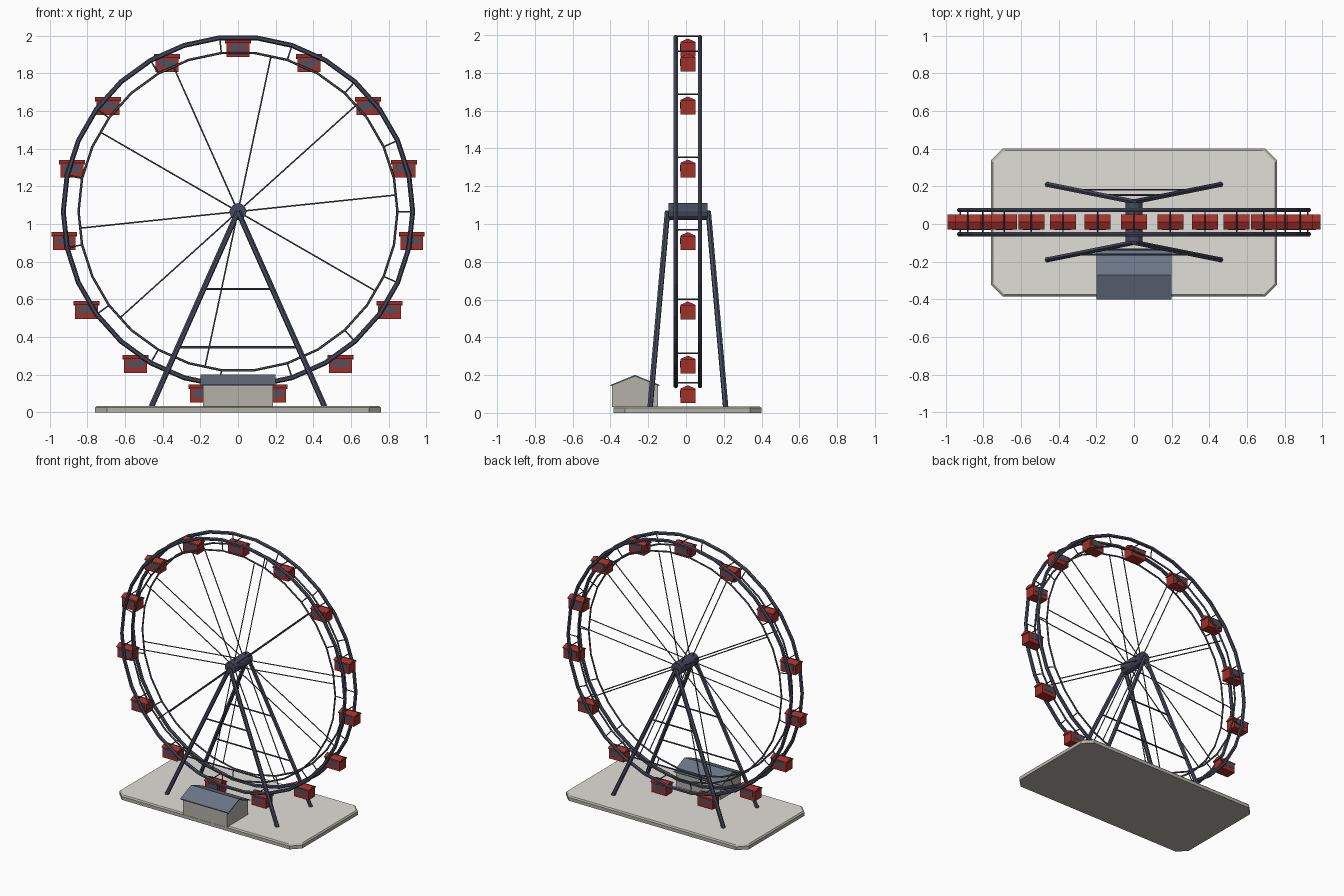
import bpy, bmesh, math
from mathutils import Vector, Matrix

if "Cube" in bpy.data.objects:
    bpy.data.objects.remove(bpy.data.objects["Cube"])

CY, HUB_Z = 0.01, 1.066          # wheel plane and axle height
RIM_Y, R_OUT, R_IN = 0.064, 0.928, 0.847


def material(name, rgb):
    m = bpy.data.materials.new(name)
    m.diffuse_color = (*rgb, 1)
    m.use_nodes = True
    m.node_tree.nodes["Principled BSDF"].inputs["Base Color"].default_value = m.diffuse_color
    return m


STEEL = material("dark steel", (0.062, 0.068, 0.11))
GREY = material("grey steel", (0.10, 0.11, 0.125))
RED = material("cabin red", (0.36, 0.030, 0.024))
GLASS = material("window slate", (0.075, 0.083, 0.12))
STONE = material("wall stone", (0.45, 0.44, 0.395))
PALE = material("pale paving", (0.75, 0.74, 0.69))
SLATE = material("roof slate", (0.145, 0.178, 0.237))


def finish(bm, name, *mats):
    bmesh.ops.recalc_face_normals(bm, faces=bm.faces)
    me = bpy.data.meshes.new(name)
    bm.to_mesh(me)
    bm.free()
    for m in mats:
        me.materials.append(m)
    ob = bpy.data.objects.new(name, me)
    bpy.context.collection.objects.link(ob)
    return ob


def rods(name, segments, radius, mat=STEEL, sides=6):
    """One object made of straight bars between point pairs."""
    bm = bmesh.new()
    for a, b in segments:
        a, b = Vector(a), Vector(b)
        d = b - a
        m = Matrix.Translation((a + b) / 2) @ d.to_track_quat('Z', 'Y').to_matrix().to_4x4()
        bmesh.ops.create_cone(bm, cap_ends=True, segments=sides, radius1=radius,
                              radius2=radius, depth=d.length, matrix=m)
    return finish(bm, name, mat)


def box(bm, lo, hi, mat=0):
    lo, hi = Vector(lo), Vector(hi)
    m = Matrix.Translation((lo + hi) / 2) @ Matrix.Diagonal((*(hi - lo), 1))
    vs = bmesh.ops.create_cube(bm, size=1, matrix=m)['verts']
    for f in {f for v in vs for f in v.link_faces}:
        f.material_index = mat


def prism_x(bm, profile, x0, x1):
    """Extrude a (y, z) profile along x."""
    f = bm.faces.new([bm.verts.new((x0, y, z)) for y, z in profile])
    r = bmesh.ops.extrude_face_region(bm, geom=[f])['geom']
    vs = [v for v in r if isinstance(v, bmesh.types.BMVert)]
    bmesh.ops.translate(bm, verts=vs, vec=(x1 - x0, 0, 0))
    if not f.is_valid or len(f.link_loops if hasattr(f, "link_loops") else f.loops) == 0:
        return


def polar(r, deg, y):
    """Point on the wheel, angle measured clockwise from the top."""
    a = math.radians(deg)
    return (r * math.sin(a), CY + y, HUB_Z + r * math.cos(a))


# Wheel rims, both sides
for side, label in ((-1, "front"), (1, "back")):
    for ring, r, tube, mat in (("outer_rim", R_OUT, 0.013, STEEL),
                               ("inner_rim", R_IN, 0.0065, GREY)):
        bpy.ops.mesh.primitive_torus_add(
            major_segments=30, minor_segments=6, major_radius=r, minor_radius=tube,
            location=(0, CY + side * RIM_Y, HUB_Z), rotation=(math.pi / 2, 0, 0))
        ob = bpy.context.object
        ob.name = f"{label}_{ring}"
        ob.data.materials.append(mat)

# Spokes, rim struts and cabin axles
rods("spokes", [(polar(0.02, 12 + 36 * k, y), polar(R_IN, 12 + 36 * k, y))
                for k in range(10) for y in (-RIM_Y, RIM_Y)], 0.004, GREY)
rods("rim_struts", [(polar(R_IN, 18 + 24 * k, y), polar(R_OUT, 18 + 24 * k, y))
                    for k in range(15) for y in (-RIM_Y, RIM_Y)], 0.004, GREY)
rods("cabin_axles", [(polar(R_OUT, 24 * k, -RIM_Y), polar(R_OUT, 24 * k, RIM_Y))
                     for k in range(15)], 0.004)

# Hub
rods("hub", [((0, CY - 0.103, HUB_Z), (0, CY + 0.103, HUB_Z))], 0.045, sides=12)

# Support legs and their cross braces
TOP = Vector((0, 0.108, HUB_Z))
FOOT = Vector((0.46, 0.2, 0.03))


def leg_point(z, sx, sy):
    p = TOP.lerp(FOOT, (HUB_Z - z) / (HUB_Z - FOOT.z))
    return (p.x * sx, CY + p.y * sy, z)


rods("support_legs", [(leg_point(HUB_Z, sx, sy), leg_point(FOOT.z, sx, sy))
                      for sx in (-1, 1) for sy in (-1, 1)], 0.015)
rods("leg_braces", [(leg_point(z, -1, sy), leg_point(z, 1, sy))
                    for z in (0.345, 0.655) for sy in (-1, 1)], 0.006)

# Cabins hanging level from their axles
bm = bmesh.new()
box(bm, (-0.061, -0.039, -0.107), (0.061, 0.039, -0.032))
prism_x(bm, [(-0.04, -0.036), (0.04, -0.036), (0.04, -0.03), (0, -0.012), (-0.04, -0.03)],
        -0.069, 0.069)
for s in (-1, 1):
    ys = sorted((s * 0.037, s * 0.041))
    box(bm, (-0.045, ys[0], -0.076), (0.045, ys[1], -0.040), 1)
cabin = finish(bm, "cabin", RED, GLASS)
for k in range(15):
    ob = cabin if k == 0 else cabin.copy()
    ob.name = f"cabin_{k + 1}"
    ob.location = polar(R_OUT, 24 * k, 0)
    if k:
        bpy.context.collection.objects.link(ob)

# Base slab with cut corners, bevelled edge and paler paving on top
bm = bmesh.new()
X, Y, C = 0.76, 0.393, 0.063
quarter = [(X, Y - C), (X - C, Y)]
outline = (quarter + [(-x, y) for x, y in quarter[::-1]]
           + [(-x, -y) for x, y in quarter] + [(x, -y) for x, y in quarter[::-1]])
rings = [[bm.verts.new((x * (1 - i / X), 0.008 + y * (1 - i / Y), z)) for x, y in outline]
         for z, i in ((0, 0), (0.025, 0), (0.034, 0.01))]
bm.faces.new(rings[0])
bm.faces.new(rings[-1]).material_index = 1
for a, b in zip(rings, rings[1:]):
    for i in range(8):
        j = (i + 1) % 8
        bm.faces.new((a[i], a[j], b[j], b[i]))
finish(bm, "base_slab", STONE, PALE)

# Ticket booth: gabled walls and a thin pitched roof
bm = bmesh.new()
YC = -0.27
prism_x(bm, [(YC - 0.122, 0.03), (YC + 0.122, 0.03), (YC + 0.122, 0.145),
             (YC, 0.194), (YC - 0.122, 0.145)], -0.185, 0.185)
finish(bm, "booth_walls", STONE)
bm = bmesh.new()
prism_x(bm, [(YC - 0.13, 0.141), (YC, 0.193), (YC + 0.13, 0.141),
             (YC + 0.13, 0.148), (YC, 0.201), (YC - 0.13, 0.148)], -0.2, 0.2)
finish(bm, "booth_roof", SLATE)
